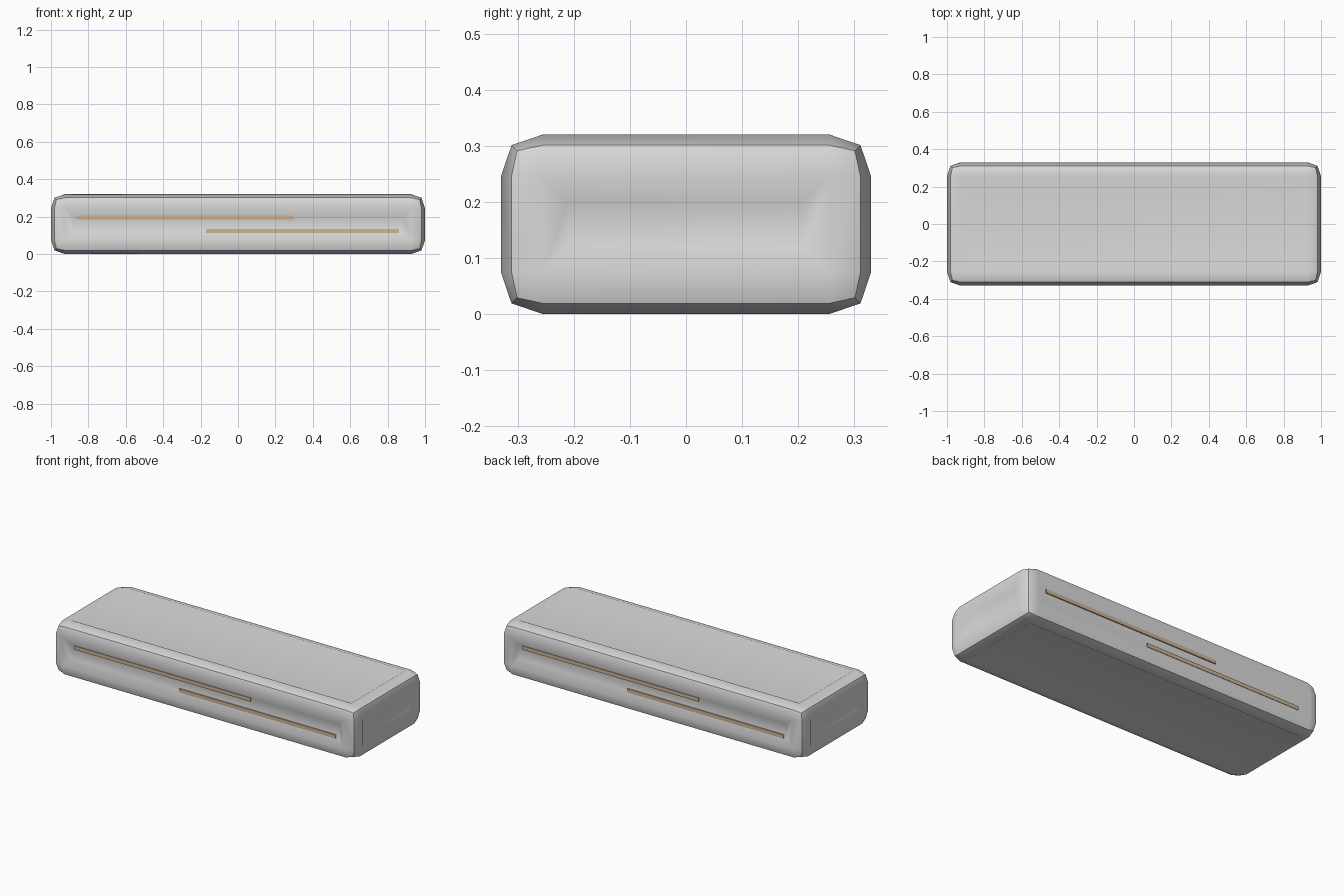
import bpy
import bmesh
from itertools import product
from mathutils import Vector

cube = bpy.data.objects.get("Cube")
if cube:
    bpy.data.objects.remove(cube, do_unlink=True)

HALF = Vector((1.0, 0.33, 0.16))
RIDGE, RIM, CORNER = 0.075, 0.019, 0.029   # insets of the rounded edges
FLOOR, DEPTH = 0.12, 0.025                 # recess floor inset and depth


def material(name, color):
    mat = bpy.data.materials.new(name)
    mat.use_nodes = True
    mat.diffuse_color = color
    mat.node_tree.nodes["Principled BSDF"].inputs["Base Color"].default_value = color
    return mat


def add_object(name, bm, mat):
    mesh = bpy.data.meshes.new(name)
    bm.to_mesh(mesh)
    bm.free()
    mesh.materials.append(mat)
    obj = bpy.data.objects.new(name, mesh)
    bpy.context.collection.objects.link(obj)
    return obj


grey = material("light grey", (0.7, 0.7, 0.71, 1))
tan = material("tan", (0.62, 0.46, 0.29, 1))

# Body: six recessed panels meeting at sharp rims
bm = bmesh.new()
cache, rim = {}, set()


def point(signs, insets, on_rim=False):
    co = tuple(round(s * (h - i), 4) for s, h, i in zip(signs, HALF, insets))
    if co not in cache:
        cache[co] = bm.verts.new(co)
    if on_rim:
        rim.add(cache[co])
    return cache[co]


for axis, side in product(range(3), (-1, 1)):
    u, v = (axis + 1) % 3, (axis + 2) % 3
    loop = []
    for su, sv in ((-1, -1), (1, -1), (1, 1), (-1, 1)):
        signs = [side] * 3
        signs[u], signs[v] = su, sv

        def at(n, a, b, on_rim=False):
            insets = [n] * 3
            insets[u], insets[v] = a, b
            return point(signs, insets, on_rim)

        loop.append({
            "floor": at(DEPTH, FLOOR, FLOOR),
            "ridge": at(0, RIDGE, RIDGE),
            "u": at(RIM, RIM, RIDGE, True),
            "v": at(RIM, RIDGE, RIM, True),
            "corner": at(CORNER, CORNER, CORNER, True)})
    bm.faces.new([c["floor"] for c in loop])
    for k, c in enumerate(loop):
        d = loop[(k + 1) % 4]
        e = "v" if k % 2 == 0 else "u"
        bm.faces.new((c["floor"], c["ridge"], d["ridge"], d["floor"]))
        bm.faces.new((c["ridge"], c[e], d[e], d["ridge"]))
        bm.faces.new((c["ridge"], c["u"], c["corner"], c["v"]))

bmesh.ops.recalc_face_normals(bm, faces=bm.faces)
for f in bm.faces:
    f.smooth = True
for e in bm.edges:
    e.smooth = not all(vert in rim for vert in e.verts)
bmesh.ops.translate(bm, verts=bm.verts, vec=(0, 0, HALF.z))
body = add_object("body", bm, grey)
weighted = body.modifiers.new("weighted normals", "WEIGHTED_NORMAL")
weighted.keep_sharp = True


# Thin strips along the front and back recesses
def strip(name, side, x0, x1, z0, z1):
    bm = bmesh.new()
    bmesh.ops.create_cube(bm, size=1)
    bmesh.ops.scale(bm, verts=bm.verts, vec=(x1 - x0, 0.009, z1 - z0))
    bmesh.ops.translate(bm, verts=bm.verts,
                        vec=(-side * (x0 + x1) / 2, side * 0.307, (z0 + z1) / 2))
    add_object(name, bm, tan)


for label, side in (("front", -1), ("back", 1)):
    strip(label + "_upper_strip", side, -0.86, 0.3, 0.183, 0.205)
    strip(label + "_lower_strip", side, -0.17, 0.86, 0.113, 0.135)
